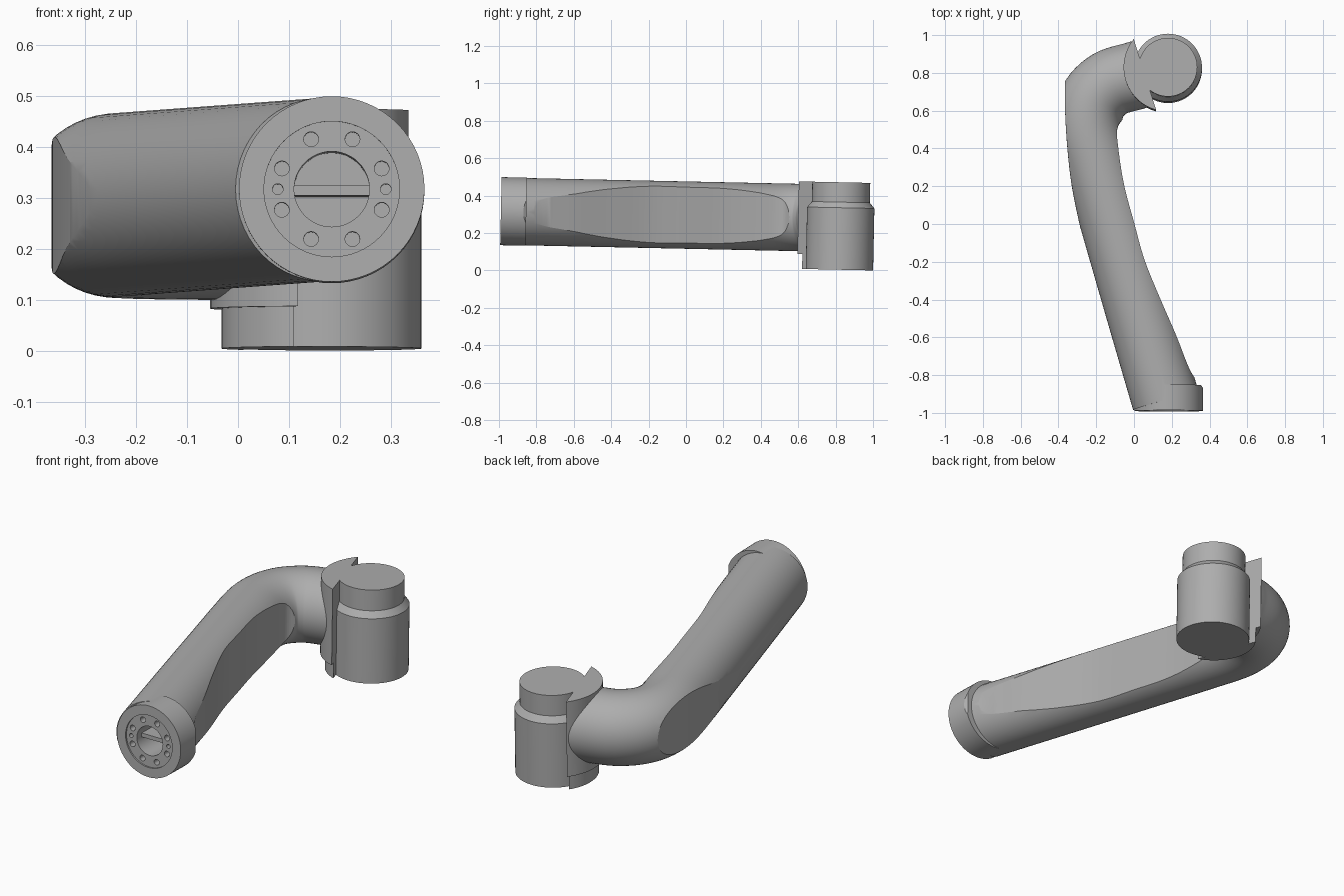
import bpy, bmesh
from math import pi, sin, cos, acos, atan2
from mathutils import Vector, Matrix

if "Cube" in bpy.data.objects:
    bpy.data.objects.remove(bpy.data.objects["Cube"])

GREY = (0.42, 0.42, 0.42, 1)
metal = bpy.data.materials.new("satin grey")
metal.use_nodes = True
metal.diffuse_color = GREY
metal.node_tree.nodes["Principled BSDF"].inputs["Base Color"].default_value = GREY

TILT = Matrix.Rotation(-0.0213, 4, 'X')   # the whole link leans slightly
AXIS_Z = 0.296                            # height of the tube axis
END_X = 0.184                             # centre of the front flange
HUB = Vector((0.18, 0.82, 0))             # centre of the joint housing


def loft(name, rings):
    """Skin a list of equal-length rings and cap both ends."""
    bm = bmesh.new()
    loops = [[bm.verts.new(p) for p in ring] for ring in rings]
    n = len(loops[0])
    for a, b in zip(loops, loops[1:]):
        for i in range(n):
            j = (i + 1) % n
            bm.faces.new((a[i], a[j], b[j], b[i]))
    bm.faces.new(loops[0][::-1])
    bm.faces.new(loops[-1])
    bmesh.ops.recalc_face_normals(bm, faces=bm.faces)
    mesh = bpy.data.meshes.new(name)
    bm.to_mesh(mesh)
    bm.free()
    mesh.materials.append(metal)
    ob = bpy.data.objects.new(name, mesh)
    bpy.context.collection.objects.link(ob)
    ob.matrix_world = TILT
    return ob


def prism(name, outline, z0, z1):
    return loft(name, [[(p[0], p[1], z) for p in outline] for z in (z0, z1)])


def rod(name, x, z, r, y0, y1, n=24):
    """Cylinder along y."""
    return loft(name, [[(x + r * cos(2 * pi * i / n), y, z + r * sin(2 * pi * i / n))
                        for i in range(n)] for y in (y0, y1)])


def spline(points, steps=6):
    """Smooth curve through the points."""
    p = [Vector(q) for q in points]
    p = [2 * p[0] - p[1]] + p + [2 * p[-1] - p[-2]]
    out = []
    for a, b, c, d in zip(p, p[1:], p[2:], p[3:]):
        for k in range(steps):
            t = k / steps
            out.append(b + (c - a) * t / 2 + (2 * a - 5 * b + 4 * c - d) * t * t / 2
                       + (3 * b - a - 3 * c + d) * t ** 3 / 2)
    return out + [p[-2]]


def combine(target, cutter, operation):
    mod = target.modifiers.new(operation, 'BOOLEAN')
    mod.operation, mod.object, mod.solver = operation, cutter, 'EXACT'
    bpy.context.view_layer.objects.active = target
    bpy.ops.object.modifier_apply(modifier=mod.name)
    bpy.data.objects.remove(cutter)


def smooth(ob, angle=0.5):
    bpy.ops.object.select_all(action='DESELECT')
    ob.select_set(True)
    bpy.context.view_layer.objects.active = ob
    bpy.ops.object.shade_smooth_by_angle(angle=angle)


# Bent tube with a round section
path = spline([(0.168, -0.94), (0.04, -0.5), (-0.104, 0), (-0.19, 0.3), (-0.24, 0.5),
               (-0.22, 0.64), (-0.13, 0.735), (0, 0.777), (0.045, 0.79)])
rings, seg = [], 56
for i, c in enumerate(path):
    d = (path[min(i + 1, len(path) - 1)] - path[max(i - 1, 0)]).normalized()
    side = Vector((d.y, -d.x))
    rings.append([(c.x + side.x * 0.18 * cos(a), c.y + side.y * 0.18 * cos(a),
                   AXIS_Z + 0.18 * sin(a))
                  for a in (2 * pi * k / seg for k in range(seg))])
arm = loft("arm_tube", rings)
combine(arm, rod("front_collar", END_X, AXIS_Z, 0.182, -0.996, -0.86, 64), 'UNION')

# Curved flats on the inner and outer sides of the tube
outer_wall = spline([(-0.258, -0.13), (-0.29, 0), (-0.33, 0.2), (-0.353, 0.4),
                     (-0.365, 0.6), (-0.366, 0.78)])
inner_wall = spline([(-0.055, 0.555), (-0.088, 0.5), (-0.084, 0.4), (-0.053, 0.2),
                     (0, 0), (0.056, -0.2), (0.137, -0.4), (0.224, -0.6),
                     (0.296, -0.78), (0.355, -0.86), (0.4, -0.93)])
outline = ([(-0.6, -1.1), (-0.6, -0.2)] + outer_wall
           + [(-0.6, 0.85), (-0.6, 1.2), (0.6, 1.2), (0.6, 0.565), (0.1, 0.565)]
           + inner_wall + [(0.42, -1.1)])
combine(arm, prism("side_trim", outline, -0.3, 0.9), 'INTERSECT')

# Front flange: shallow recess, bore, bolt holes and dowel holes
combine(arm, rod("recess", END_X, AXIS_Z, 0.133, -1.1, -0.988, 64), 'DIFFERENCE')
combine(arm, rod("bore", END_X, AXIS_Z, 0.074, -1.1, -0.84, 48), 'DIFFERENCE')
holes = [(pi / 8 + k * pi / 4, 0.0145) for k in range(8)] + [(0, 0.0105), (pi, 0.0105)]
for angle, r in holes:
    combine(arm, rod("hole", END_X + 0.106 * cos(angle), AXIS_Z + 0.106 * sin(angle),
                     r, -1.1, -0.94), 'DIFFERENCE')
smooth(arm)

# Thin web across the bore
web = [(END_X + sx * 0.078, y) for sx, y in ((-1, -0.95), (1, -0.95), (1, -0.83), (-1, -0.83))]
prism("bore_web", web, AXIS_Z - 0.012, AXIS_Z + 0.008)

# Stepped joint housing
steps = [(0.18, 0.0216), (0.18, 0.353), (0.155, 0.383), (0.155, 0.489)]
housing = loft("joint_housing", [[(HUB.x + r * cos(2 * pi * k / 64),
                                   HUB.y + r * sin(2 * pi * k / 64), z)
                                  for k in range(64)] for r, z in steps])
smooth(housing)


# Saddle segments joining the tube to the housing
def saddle(name, r, z0, z1, chord=0.128, n=24):
    middle, half = atan2(-0.3, -0.95), acos(chord / r)
    arc = [middle - half + 2 * half * k / n for k in range(n + 1)]
    smooth(prism(name, [(HUB.x + r * cos(a), HUB.y + r * sin(a)) for a in arc], z0, z1))


saddle("saddle", 0.235, 0.1, 0.489)
saddle("lower_saddle", 0.212, 0.0216, 0.1)
